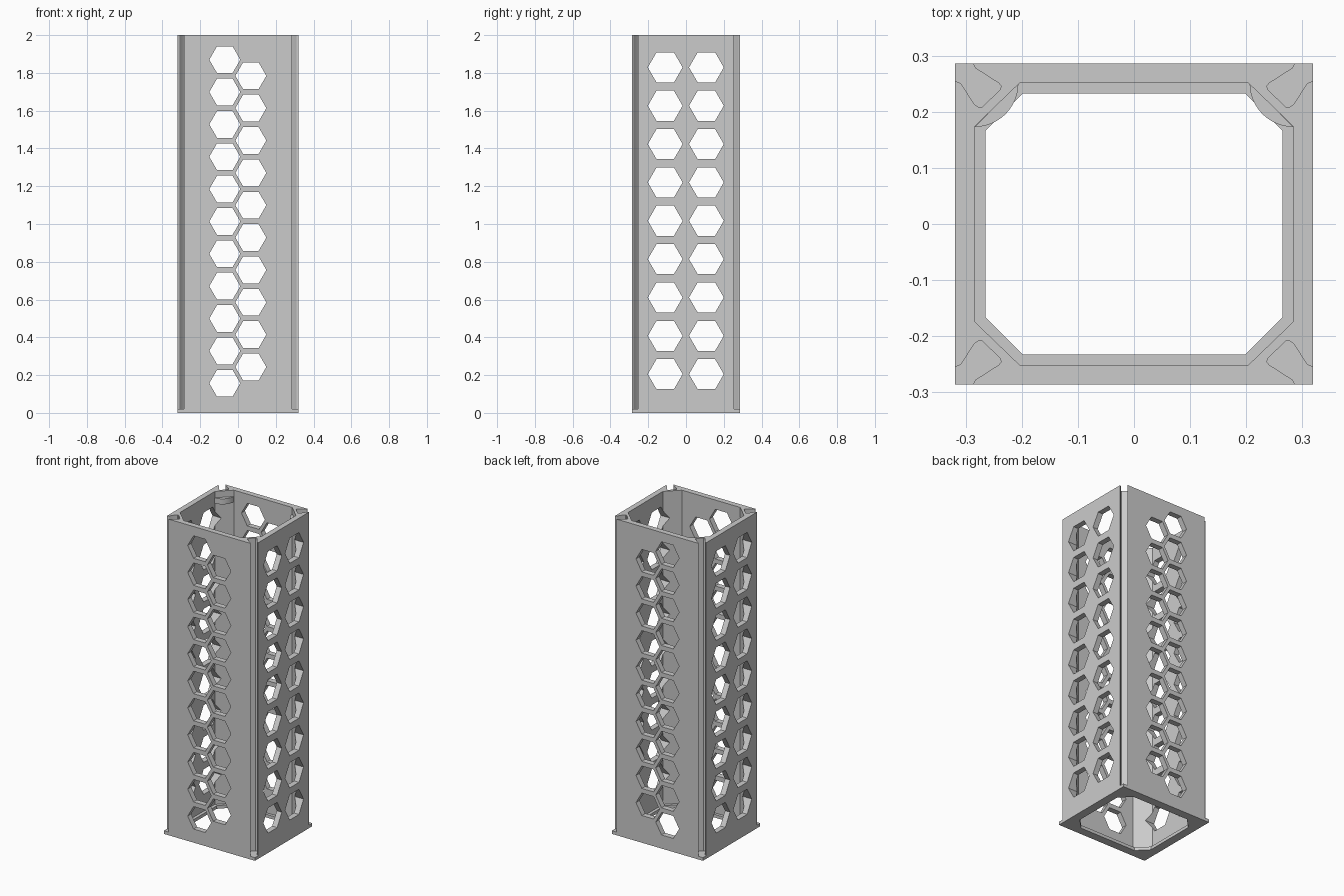
import bpy, bmesh, math

if "Cube" in bpy.data.objects:
    bpy.data.objects.remove(bpy.data.objects["Cube"])

X, Y, H, BASE = 0.319, 0.286, 2.0, 0.02

grey = bpy.data.materials.new("light grey plastic")
grey.diffuse_color = (0.6, 0.6, 0.6, 1)
grey.use_nodes = True
grey.node_tree.nodes["Principled BSDF"].inputs["Base Color"].default_value = grey.diffuse_color


def prisms(name, outlines, to_world, lo, hi):
    """Extrude each closed outline from lo to hi along one axis."""
    bm = bmesh.new()
    for pts in outlines:
        a = [bm.verts.new(to_world(u, v, lo)) for u, v in pts]
        b = [bm.verts.new(to_world(u, v, hi)) for u, v in pts]
        n = len(pts)
        bm.faces.new(a[::-1])
        bm.faces.new(b)
        for i in range(n):
            j = (i + 1) % n
            bm.faces.new((a[i], a[j], b[j], b[i]))
    bmesh.ops.recalc_face_normals(bm, faces=bm.faces)
    me = bpy.data.meshes.new(name)
    bm.to_mesh(me)
    bm.free()
    ob = bpy.data.objects.new(name, me)
    bpy.context.collection.objects.link(ob)
    me.materials.append(grey)
    return ob


def along_z(u, v, w): return (u, v, w)
def along_y(u, v, w): return (u, w, v)
def along_x(u, v, w): return (w, u, v)


def select(ob):
    bpy.ops.object.select_all(action='DESELECT')
    ob.select_set(True)
    bpy.context.view_layer.objects.active = ob


def cut(ob, cutter):
    select(ob)
    mod = ob.modifiers.new("cut", 'BOOLEAN')
    mod.operation, mod.solver, mod.object = 'DIFFERENCE', 'EXACT', cutter
    bpy.ops.object.modifier_apply(modifier=mod.name)
    bpy.data.objects.remove(cutter)


def four_way(quarter):
    """Mirror one counter-clockwise corner outline to all four corners."""
    out = []
    for sx, sy in ((1, 1), (-1, 1), (-1, -1), (1, -1)):
        q = quarter if sx * sy > 0 else quarter[::-1]
        out += [(sx * x, sy * y) for x, y in q]
    return out


def hexagon(cu, cv, r):
    return [(cu + r * math.cos(math.pi * k / 3), cv + r * math.sin(math.pi * k / 3))
            for k in range(6)]


# Square tube with a flared groove running down each corner
groove = [(X, 0.255), (0.309, 0.251), (0.284, 0.213), (0.277, 0.208), (0.27, 0.209),
          (0.238, 0.24), (0.237, 0.246), (0.241, 0.251), (0.283, 0.278), (0.287, Y)]
tube = prisms("tube", [four_way(groove)], along_z, BASE, H)
bore = four_way([(0.284, 0.174), (0.204, 0.251)])
cut(tube, prisms("bore_cutter", [bore], along_z, -0.1, H + 0.1))

# Staggered hexagon holes through front and back
holes = [hexagon(-0.07, 0.157 + 0.1713 * i, 0.082) for i in range(11)]
holes += [hexagon(0.068, 0.243 + 0.1713 * i, 0.082) for i in range(10)]
cut(tube, prisms("front_hole_cutter", holes, along_y, -0.5, 0.5))

# Paired hexagon holes through both sides
holes = [hexagon(y, 0.205 + 0.203 * i, 0.092) for y in (-0.11, 0.108) for i in range(9)]
cut(tube, prisms("side_hole_cutter", holes, along_x, -0.5, 0.5))

# Base frame with full corners and a narrower opening
base = prisms("base_frame", [[(-X, -Y), (X, -Y), (X, Y), (-X, Y)]], along_z, 0, BASE)
opening = four_way([(0.265, 0.166), (0.198, 0.233)])
cut(base, prisms("opening_cutter", [opening], along_z, -0.1, 0.1))

# Rounded ledges inside the two back corners near the top
for side, sx in (("left", -1), ("right", 1)):
    arc = []
    for k in range(13):
        t = math.pi + math.pi / 2 * k / 12
        arc.append((sx * (0.284 + 0.078 * math.cos(t)), 0.251 + 0.078 * math.sin(t)))
    ledge = prisms(f"{side}_corner_ledge", [arc], along_z, 1.925, 1.96)
    select(ledge)
    bpy.ops.object.shade_smooth_by_angle(angle=math.radians(25))

select(tube)
bpy.ops.object.shade_smooth_by_angle(angle=math.radians(25))
